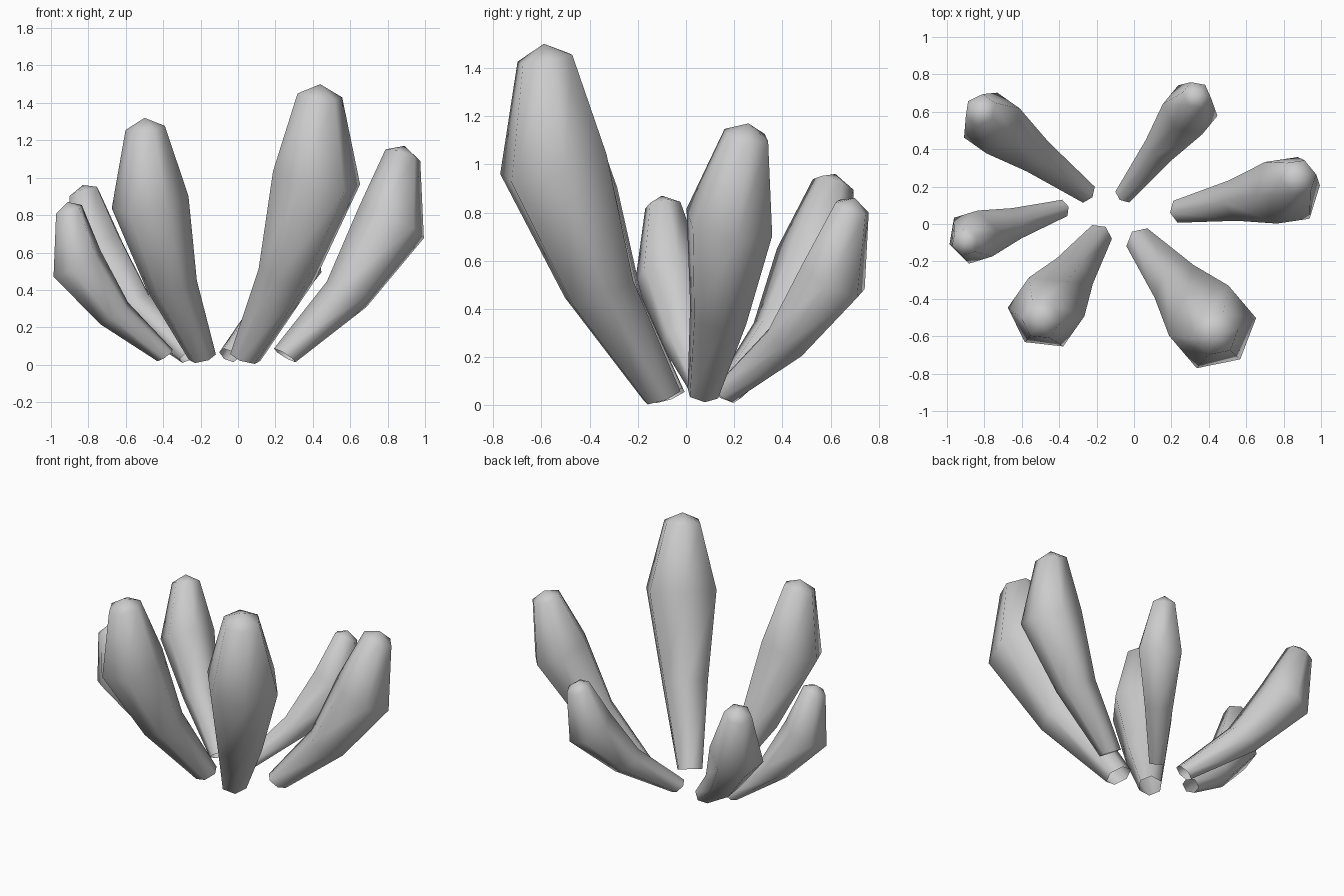
import bpy
import bmesh
from math import cos, sin, pi
from mathutils import Vector

if "Cube" in bpy.data.objects:
    bpy.data.objects.remove(bpy.data.objects["Cube"], do_unlink=True)

SIDES = 6
grey = bpy.data.materials.new("plain grey")
grey.use_nodes = True
grey.diffuse_color = (0.6, 0.6, 0.6, 1)
grey.node_tree.nodes["Principled BSDF"].inputs["Base Color"].default_value = grey.diffuse_color


def add_ring(bm, centre, normal, outward, radius):
    """Six-sided ring with one corner pointing outward."""
    normal = normal.normalized()
    u = (outward - normal * outward.dot(normal)).normalized()
    v = normal.cross(u)
    angles = [2 * pi * i / SIDES for i in range(SIDES)]
    return [bm.verts.new(centre + (u * cos(a) + v * sin(a)) * radius) for a in angles]


def make_petal(name, size, base, belly, tip):
    """Club-shaped petal, open at the foot, bending upright above the belly."""
    base, belly, tip = Vector(base), Vector(belly), Vector(tip)
    reach = belly - base
    outward = Vector((reach.x, reach.y, 0))
    lower, upper = reach.normalized(), (tip - belly).normalized()
    knee = base + Vector((reach.x * 0.58, reach.y * 0.58, reach.z * 0.46))
    shoulder = belly.lerp(tip, 0.88)

    # centre, share of the lower direction in the tilt, radius
    stations = [
        (base, 0.75, 0.085),
        (knee, 0.75, 0.157),
        (belly, 0.5, 0.24),
        (shoulder, 0.25, 0.122),
    ]
    bm = bmesh.new()
    rings = [add_ring(bm, c, upper.lerp(lower, t), outward, r * size)
             for c, t, r in stations]
    for low, high in zip(rings, rings[1:]):
        for i in range(SIDES):
            j = (i + 1) % SIDES
            bm.faces.new((low[i], low[j], high[j], high[i]))

    # pointed cap
    apex = bm.verts.new(tip)
    top = rings[-1]
    for i in range(SIDES):
        bm.faces.new((top[i], top[(i + 1) % SIDES], apex))

    for face in bm.faces:
        face.smooth = True
    mesh = bpy.data.meshes.new(name)
    bm.to_mesh(mesh)
    bm.free()
    mesh.materials.append(grey)
    petal = bpy.data.objects.new(name, mesh)
    bpy.context.collection.objects.link(petal)


# name, size, then foot, belly and tip of each petal
make_petal("front_left_petal", 1, (0.04, -0.1, 0.04), (0.42, -0.55, 1), (0.44, -0.59, 1.5))
make_petal("front_right_petal", 0.87, (-0.19, -0.07, 0.04), (-0.47, -0.47, 0.87), (-0.5, -0.52, 1.32))
make_petal("left_petal", 0.81, (0.25, 0.07, 0.05), (0.82, 0.18, 0.76), (0.89, 0.26, 1.17))
make_petal("back_left_petal", 0.64, (-0.05, 0.16, 0.05), (0.3, 0.61, 0.53), (0.34, 0.7, 0.86))
make_petal("back_right_petal", 0.72, (-0.26, 0.17, 0.05), (-0.76, 0.54, 0.6), (-0.83, 0.62, 0.96))
make_petal("right_petal", 0.62, (-0.39, 0.08, 0.05), (-0.86, -0.07, 0.54), (-0.91, -0.1, 0.87))
